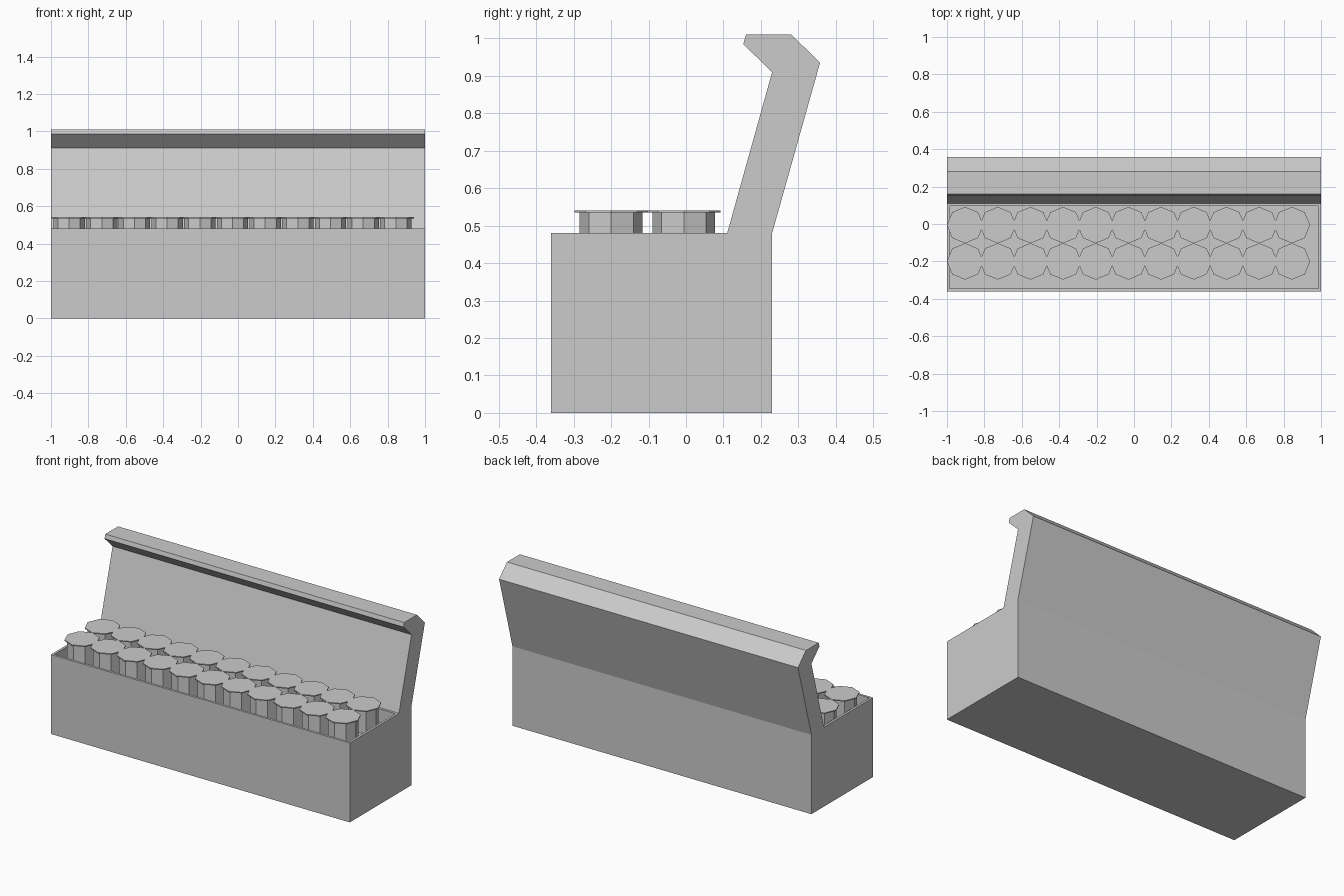
import bpy, bmesh, math
from mathutils import Matrix, Vector

if "Cube" in bpy.data.objects:
    bpy.data.objects.remove(bpy.data.objects["Cube"])


def make_object(name, bm):
    bmesh.ops.recalc_face_normals(bm, faces=bm.faces)
    mesh = bpy.data.meshes.new(name)
    bm.to_mesh(mesh)
    bm.free()
    obj = bpy.data.objects.new(name, mesh)
    bpy.context.collection.objects.link(obj)
    return obj


# Bin with leaning back panel and hooked top: side profile (y, z) swept along x
profile = [(-0.36, 0), (0.23, 0), (0.23, 0.48), (0.358, 0.935), (0.282, 1.01),
           (0.16, 1.01), (0.153, 0.985), (0.23, 0.91), (0.11, 0.48), (-0.36, 0.48)]
bm = bmesh.new()
side = bm.faces.new([bm.verts.new((-1, y, z)) for y, z in profile])
swept = bmesh.ops.extrude_face_region(bm, geom=[side], use_keep_orig=True)
bmesh.ops.translate(bm, vec=(2, 0, 0),
                    verts=[v for v in swept["geom"] if isinstance(v, bmesh.types.BMVert)])
bmesh.ops.recalc_face_normals(bm, faces=bm.faces)

# Open tray sunk into the bin top
bm.faces.ensure_lookup_table()
tray = next(f for f in bm.faces if all(abs(v.co.z - 0.48) < 1e-4 for v in f.verts))
bmesh.ops.inset_region(bm, faces=[tray], thickness=0.02)
floor = bmesh.ops.extrude_discrete_faces(bm, faces=[tray])["faces"][0]
bmesh.ops.translate(bm, vec=(0, 0, -0.08), verts=list(floor.verts))
make_object("display_bin", bm)


def prism(bm, x, y, z0, z1, radius):
    bmesh.ops.create_cone(bm, cap_ends=True, segments=8, radius1=radius, radius2=radius,
                          depth=z1 - z0,
                          matrix=Matrix.Translation((x, y, (z0 + z1) / 2)))


# Two rows of eight-sided jars with thin, wider lids
for row, y in (("front", -0.2), ("back", -0.006)):
    for i in range(11):
        x = -0.903 + 0.1747 * i
        bm = bmesh.new()
        prism(bm, x, y, 0.40, 0.535, 0.084)
        prism(bm, x, y, 0.535, 0.541, 0.0975)
        make_object(f"{row}_jar_{i + 1}", bm)
